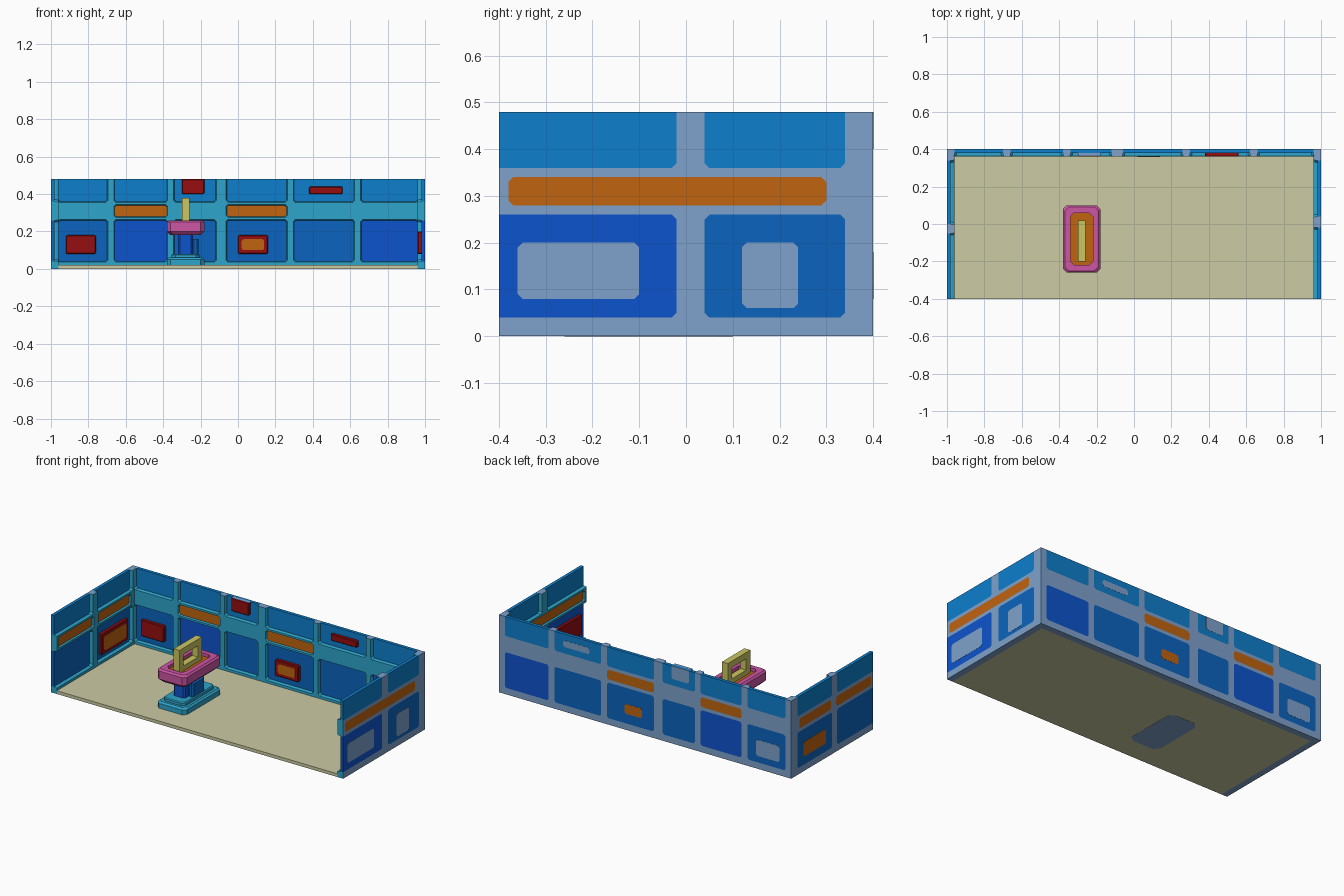
import bpy, bmesh

old = bpy.data.objects.get("Cube")
if old:
    bpy.data.objects.remove(old, do_unlink=True)


def material(name, rgb):
    lin = [((c / 255 + 0.055) / 1.055) ** 2.4 if c > 10 else c / 255 / 12.92 for c in rgb]
    m = bpy.data.materials.new(name)
    m.use_nodes = True
    m.diffuse_color = (*lin, 1)
    m.node_tree.nodes["Principled BSDF"].inputs["Base Color"].default_value = (*lin, 1)
    return m


LIGHT = material("light blue", (14, 127, 205))
BRIGHT = material("bright blue", (13, 84, 205))
MEDIUM = material("medium blue", (11, 100, 190))
TEAL = material("teal", (45, 165, 203))
GREY = material("blue grey", (126, 162, 204))
ORANGE = material("orange", (192, 100, 16))
RED = material("red", (150, 14, 17))
BEIGE = material("beige", (204, 203, 163))
PINK = material("pink", (204, 86, 164))
YELLOW = material("yellow", (204, 198, 98))

HEIGHT, THICK = 0.48, 0.04


def flat(u, v, d):
    return (u, v, d)


def loft(bm, rect, rings, put, cut=0.01, square=()):
    """Stack rectangles with clipped corners; rings are (depth, growth)."""
    u0, u1, v0, v1 = rect
    loops = []
    for d, g in rings:
        a, b, c, e = u0 - g, u1 + g, v0 - g, v1 + g
        pts = []
        for i, (u, v, su, sv) in enumerate([(a, c, 1, 1), (b, c, -1, 1),
                                            (b, e, -1, -1), (a, e, 1, -1)]):
            if cut == 0 or i in square:
                pts.append((u, v))
            else:
                pair = [(u, v + sv * cut), (u + su * cut, v)]
                pts += pair if i % 2 == 0 else pair[::-1]
        loops.append([bm.verts.new(put(p[0], p[1], d)) for p in pts])
    n = len(loops[0])
    for lo, hi in zip(loops, loops[1:]):
        for i in range(n):
            bm.faces.new((lo[i], lo[(i + 1) % n], hi[(i + 1) % n], hi[i]))
    bm.faces.new(loops[0][::-1])
    bm.faces.new(loops[-1])


def finish(name, bm, mat):
    bmesh.ops.recalc_face_normals(bm, faces=bm.faces[:])
    me = bpy.data.meshes.new(name)
    bm.to_mesh(me)
    bm.free()
    me.materials.append(mat)
    ob = bpy.data.objects.new(name, me)
    bpy.context.collection.objects.link(ob)
    return ob


def part(name, mat, rect, rings, put=flat, cut=0.01, square=()):
    bm = bmesh.new()
    loft(bm, rect, rings, put, cut, square)
    return finish(name, bm, mat)


def grey_outside(ob):
    """Cut faces on the outer planes of the room show the blue grey core."""
    ob.data.materials.append(GREY)
    for f in ob.data.polygons:
        c = f.center
        if abs(c.x) > 0.9995 or c.y > 0.3995 or c.z < 0.0005 or c.z > HEIGHT - 0.0005:
            f.material_index = 1


def wall(name, put, ends, panels, boxes):
    """Frame with openings, panels filling them and raised boxes on the inside."""
    lo, hi = ends
    bm, cutter = bmesh.new(), bmesh.new()
    loft(bm, (lo, hi, 0, HEIGHT), [(0, 0), (THICK, 0)], put, 0)
    for i, (mat, u0, u1, v0, v1) in enumerate(panels):
        left, top = u0 <= lo, v1 >= HEIGHT
        square = ({0, 3} if left else set()) | ({2, 3} if top else set())
        hole = (u0 - 0.05 * left, u1, v0, v1 + 0.05 * top)
        loft(cutter, hole, [(-0.01, 0), (0.03, 0), (0.05, 0.008)], put, 0.01, square)
        depth = 0.03 if mat == ORANGE else 0.02
        part(f"{name}_panel_{i + 1}", mat, (u0, u1, v0, v1), [(0, 0), (depth, 0)],
             put, 0.01, square)
    frame = finish(name + "_frame", bm, TEAL)
    tool = finish(name + "_cutter", cutter, TEAL)
    tool.hide_render = True
    mod = frame.modifiers.new("openings", "BOOLEAN")
    mod.operation, mod.solver, mod.object = "DIFFERENCE", "EXACT", tool
    graph = bpy.context.evaluated_depsgraph_get()
    cut_mesh = bpy.data.meshes.new_from_object(frame.evaluated_get(graph))
    frame.modifiers.clear()
    frame.data = cut_mesh
    frame.data.materials.clear()
    frame.data.materials.append(TEAL)
    for f in frame.data.polygons:
        f.material_index = 0
    bpy.data.objects.remove(tool, do_unlink=True)
    grey_outside(frame)
    for i, (core, u0, u1, v0, v1) in enumerate(boxes):
        rect = (u0, u1, v0, v1)
        square = {2, 3} if v1 >= HEIGHT else ()
        box = part(f"{name}_box_{i + 1}", RED, rect, [(0.015, 0), (0.036, 0), (0.04, -0.004)],
                   put, 0.005, square)
        grey_outside(box)
        inner = (u0 + 0.02, u1 - 0.02, v0 + 0.02, v1 - 0.02) if core == ORANGE else rect
        part(f"{name}_core_{i + 1}", core, inner, [(-0.001, 0), (0.005, 0)], put, 0.01, square)
        if core == ORANGE:
            part(f"{name}_inlay_{i + 1}", ORANGE, inner, [(0.036, 0), (0.041, 0)], put)


LOW, MID, TOP = (0.04, 0.26), (0.28, 0.34), (0.36, HEIGHT)

# Back wall
spans = [(-0.96, -0.70, MEDIUM), (-0.66, -0.38, BRIGHT), (-0.34, -0.12, MEDIUM),
         (-0.06, 0.26, MEDIUM), (0.30, 0.62, MEDIUM), (0.66, 0.96, BRIGHT)]
back = [(m, a, b, *LOW) for a, b, m in spans] + [(LIGHT, a, b, *TOP) for a, b, m in spans]
back += [(ORANGE, -0.66, -0.38, *MID), (ORANGE, -0.06, 0.26, *MID)]
wall("back_wall", lambda u, v, d: (u, 0.4 - d, v), (-1, 1), back,
     [(GREY, -0.92, -0.76, 0.08, 0.18), (ORANGE, 0.0, 0.16, 0.08, 0.18),
      (GREY, -0.30, -0.18, 0.40, HEIGHT), (GREY, 0.38, 0.56, 0.40, 0.44)])

# Side wall at +x
wall("plus_x_wall", lambda u, v, d: (1 - d, u, v), (-0.4, 0.36),
     [(BRIGHT, -0.4, -0.02, *LOW), (MEDIUM, 0.04, 0.34, *LOW), (ORANGE, -0.38, 0.30, *MID),
      (LIGHT, -0.4, -0.02, *TOP), (LIGHT, 0.04, 0.34, *TOP)],
     [(GREY, -0.36, -0.10, 0.08, 0.20), (GREY, 0.12, 0.24, 0.06, 0.20)])

# Side wall at -x
wall("minus_x_wall", lambda u, v, d: (d - 1, u, v), (-0.4, 0.36),
     [(MEDIUM, -0.4, -0.05, *LOW), (MEDIUM, 0.0, 0.34, *LOW),
      (ORANGE, -0.38, -0.04, *MID), (ORANGE, 0.01, 0.32, *MID),
      (LIGHT, -0.4, -0.05, *TOP), (LIGHT, 0.0, 0.34, *TOP)],
     [(ORANGE, 0.04, 0.30, 0.07, 0.20)])

# Floor
part("floor", BEIGE, (-0.96, 0.96, -0.4, 0.36), [(0, 0), (0.02, 0)], cut=0)

# Pedestal
plan = (-0.38, -0.18, -0.26, 0.10)
part("pedestal_underside", GREY, plan, [(-0.001, 0), (0.005, 0)], cut=0.03)
part("pedestal_base", TEAL, plan,
     [(0.01, 0), (0.05, 0), (0.06, -0.01), (0.06, -0.025), (0.075, -0.025), (0.08, -0.03)],
     cut=0.02)
part("pedestal_column", BRIGHT, (-0.32, -0.24, -0.18, 0.02), [(0.08, 0), (0.18, 0)])
part("column_block", MEDIUM, (-0.245, -0.21, -0.14, -0.02), [(0.08, 0), (0.16, 0)])

# Tray with a sunken bed
part("tray", PINK, plan,
     [(0.18, -0.02), (0.20, 0), (0.25, 0), (0.26, -0.01), (0.26, -0.04), (0.235, -0.04)],
     cut=0.02)
part("tray_bed", ORANGE, (-0.34, -0.22, -0.22, 0.06), [(0.233, 0), (0.24, 0)])

# Handle ring standing in the tray
bm = bmesh.new()
for y0, y1, z0, z1 in [(-0.20, -0.16, 0.24, 0.38), (-0.02, 0.02, 0.24, 0.38),
                       (-0.16, -0.02, 0.34, 0.38), (-0.16, -0.02, 0.24, 0.27)]:
    loft(bm, (-0.30, -0.26, y0, y1), [(z0, 0), (z1, 0)], flat, 0)
finish("handle", bm, YELLOW)
